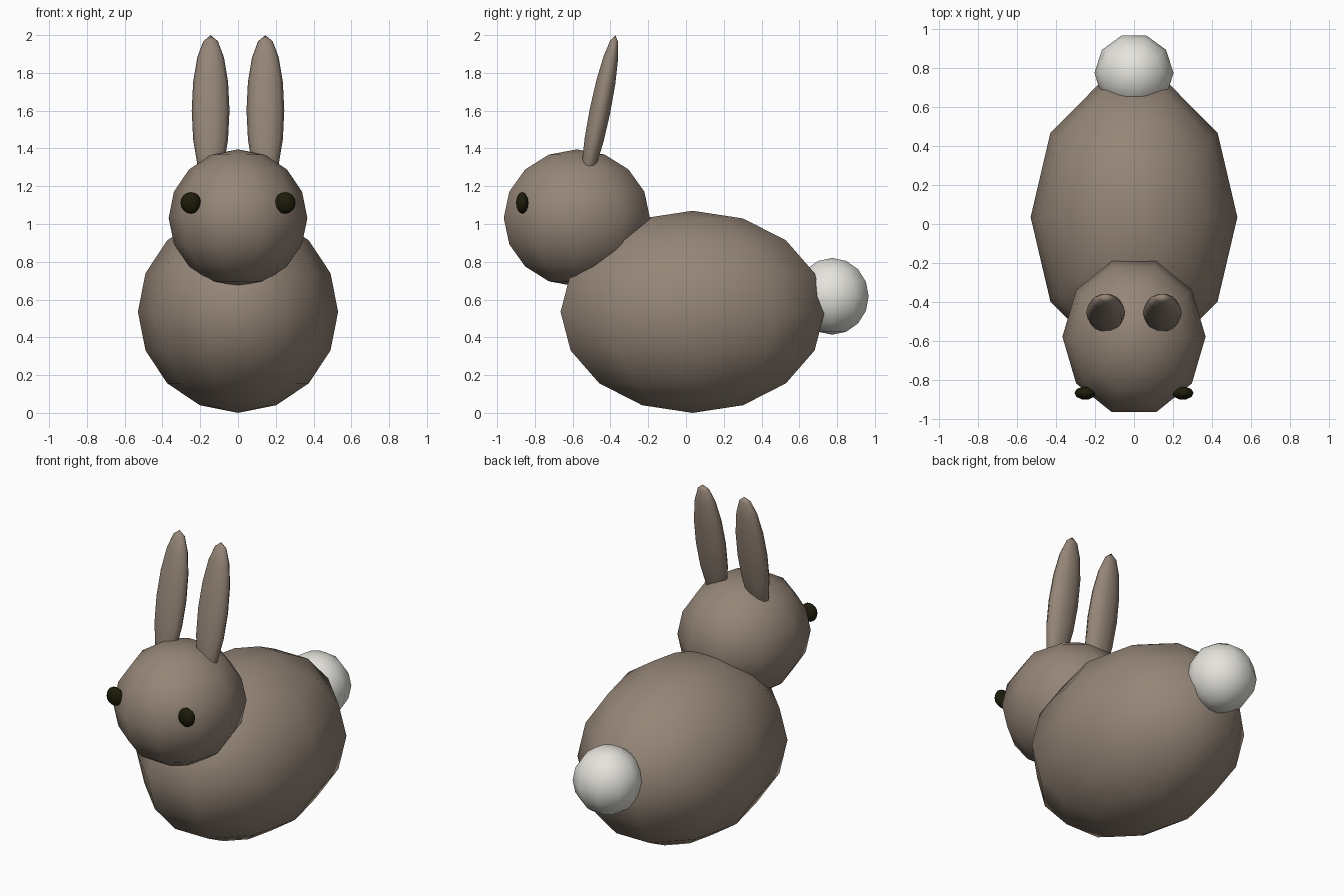
import bpy
import bmesh
from math import radians
from mathutils import Matrix, Vector

if "Cube" in bpy.data.objects:
    bpy.data.objects.remove(bpy.data.objects["Cube"])


def material(name, rgb):
    mat = bpy.data.materials.new(name)
    mat.use_nodes = True
    mat.diffuse_color = (*rgb, 1)
    mat.node_tree.nodes["Principled BSDF"].inputs["Base Color"].default_value = (*rgb, 1)
    return mat


fur = material("brown_fur", (0.30, 0.235, 0.185))
white = material("white_fur", (0.78, 0.77, 0.72))
dark = material("dark_eye", (0.012, 0.011, 0.003))


def ellipsoid(name, centre, radii, mat, tilt=0):
    """Low-poly smooth ball with a vertex column on its +x side."""
    bm = bmesh.new()
    bmesh.ops.create_uvsphere(bm, u_segments=10, v_segments=8, radius=1)
    # Turn the ball so that one column of vertices lies on the x axis
    widest = max(bm.verts, key=lambda v: (round(v.co.xy.length, 4), v.co.x))
    turn = Vector((1, 0)).angle_signed(widest.co.xy)
    bm.transform(Matrix.Rotation(turn, 4, "Z"))
    bm.transform(Matrix.Rotation(tilt, 4, "X") @ Matrix.Diagonal((*radii, 1)))
    for face in bm.faces:
        face.smooth = True
    mesh = bpy.data.meshes.new(name)
    bm.to_mesh(mesh)
    bm.free()
    mesh.materials.append(mat)
    obj = bpy.data.objects.new(name, mesh)
    obj.location = centre
    bpy.context.collection.objects.link(obj)
    return obj


# Body, head and tail
ellipsoid("body", (0, 0.035, 0.535), (0.53, 0.735, 0.535), fur)
ellipsoid("head", (0, -0.578, 1.032), (0.367, 0.407, 0.363), fur)
ellipsoid("tail", (0, 0.774, 0.617), (0.203, 0.203, 0.203), white)

# Ears lean back; eyes are flattened front to back
for side, s in (("left", 1), ("right", -1)):
    ellipsoid(side + "_ear", (s * 0.145, -0.455, 1.6), (0.1, 0.058, 0.407), fur, radians(-11.5))
    ellipsoid(side + "_eye", (s * 0.25, -0.867, 1.112), (0.055, 0.034, 0.057), dark)
